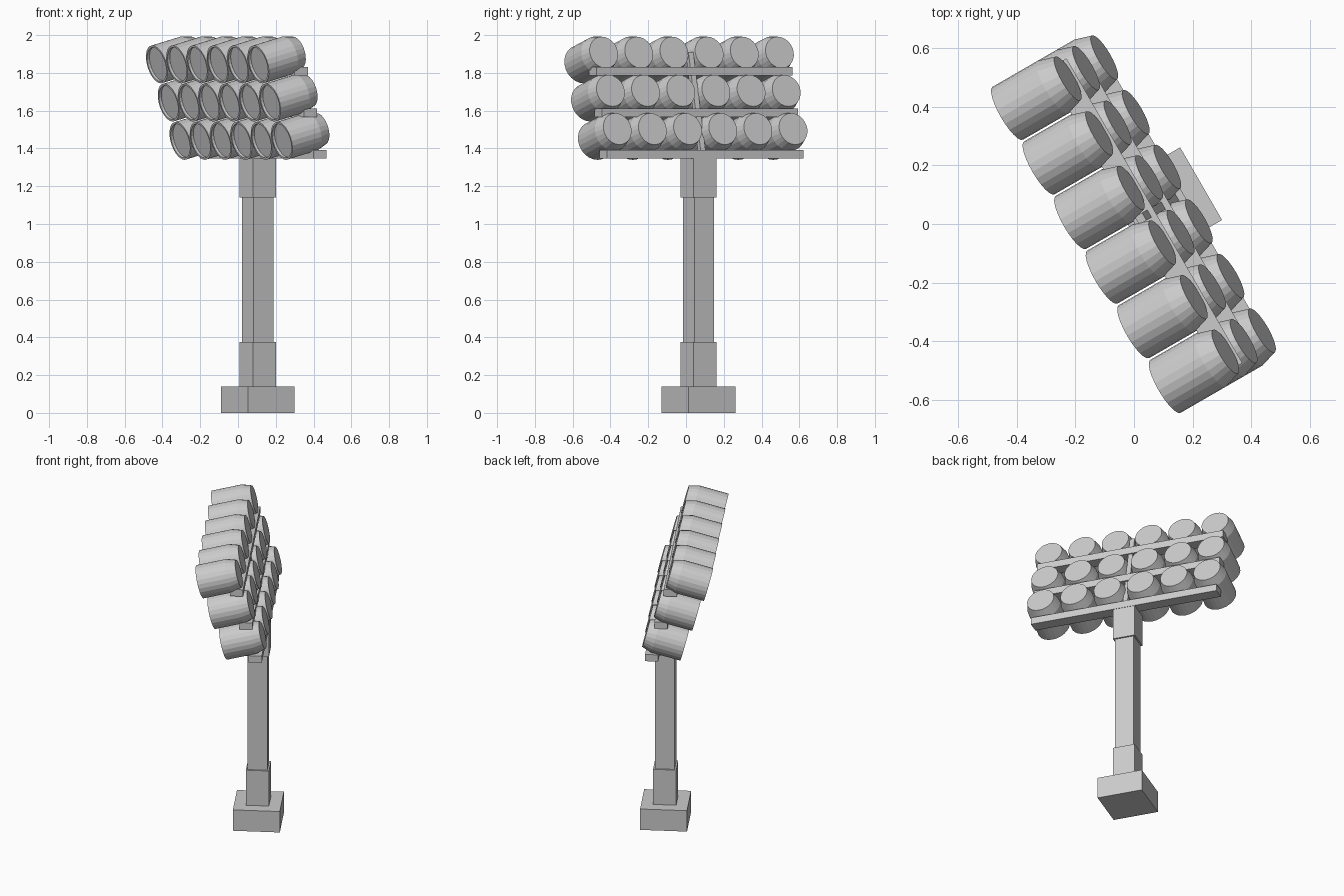
import bpy, bmesh, math
from mathutils import Matrix, Vector

if "Cube" in bpy.data.objects:
    bpy.data.objects.remove(bpy.data.objects["Cube"])

# One painted-metal grey for everything
grey = bpy.data.materials.new("light_grey_metal")
grey.use_nodes = True
colour = (0.6, 0.6, 0.6, 1)
grey.diffuse_color = colour
grey.node_tree.nodes["Principled BSDF"].inputs["Base Color"].default_value = colour

# Tower frame: local -y is the side the lamps face
TOWER = Matrix.Translation((0.105, 0.066, 0)) @ Matrix.Rotation(math.radians(-60), 4, 'Z')
TILT = math.radians(15)


def add_object(name, bm, matrix):
    bmesh.ops.recalc_face_normals(bm, faces=bm.faces)
    mesh = bpy.data.meshes.new(name)
    bm.to_mesh(mesh)
    bm.free()
    mesh.materials.append(grey)
    obj = bpy.data.objects.new(name, mesh)
    obj.matrix_world = TOWER @ matrix
    bpy.context.collection.objects.link(obj)
    return obj


def add_box(name, size, centre, tilt=0):
    bm = bmesh.new()
    bmesh.ops.create_cube(bm, size=1)
    bmesh.ops.scale(bm, vec=Vector(size), verts=bm.verts)
    return add_object(name, bm, Matrix.Translation(centre) @ Matrix.Rotation(tilt, 4, 'X'))


def lathe(profile, sides):
    bm = bmesh.new()
    verts = [bm.verts.new((r, 0, h)) for r, h in profile]
    edges = [bm.edges.new(pair) for pair in zip(verts, verts[1:])]
    bmesh.ops.spin(bm, geom=verts + edges, cent=(0, 0, 0), axis=(0, 0, 1),
                   angle=math.tau, steps=sides)
    bmesh.ops.remove_doubles(bm, verts=bm.verts, dist=0.0005)
    return bm


# Mast: foundation, sleeves and post
for name, width, low, high in (("foundation", 0.286, 0, 0.14),
                               ("lower_sleeve", 0.141, 0.14, 0.375),
                               ("post", 0.121, 0.375, 1.14),
                               ("upper_sleeve", 0.141, 1.14, 1.346)):
    add_box(name, (width, width, high - low), (0, 0, (low + high) / 2))

# Cross bars stepping forward as they rise, joined by a leaning brace
for row in range(3):
    add_box(f"cross_bar_{row + 1}", (1.2, 0.08, 0.045),
            (0, 0.033 - 0.057 * row, 1.368 + 0.22 * row))
add_box("leaning_brace", (0.03, 0.03, 0.54), (0, -0.03, 1.645), math.radians(14))

# Lamps: recessed lens, thin rim, straight drum and chamfered back
lamp_profile = [(0, 0.015), (0.093, 0.015), (0.093, 0), (0.104, 0),
                (0.104, 0.185), (0.086, 0.245), (0, 0.245)]
lamp = None
for row in range(3):
    for col in range(6):
        place = (Matrix.Translation(((col - 2.5) * 0.215, -0.164 - 0.072 * row,
                                     1.44 + 0.2025 * row))
                 @ Matrix.Rotation(TILT - math.pi / 2, 4, 'X'))
        name = f"lamp_row{row + 1}_{col + 1}"
        if lamp is None:
            lamp = add_object(name, lathe(lamp_profile, 24), place)
        else:
            copy = bpy.data.objects.new(name, lamp.data)
            copy.matrix_world = TOWER @ place
            bpy.context.collection.objects.link(copy)
